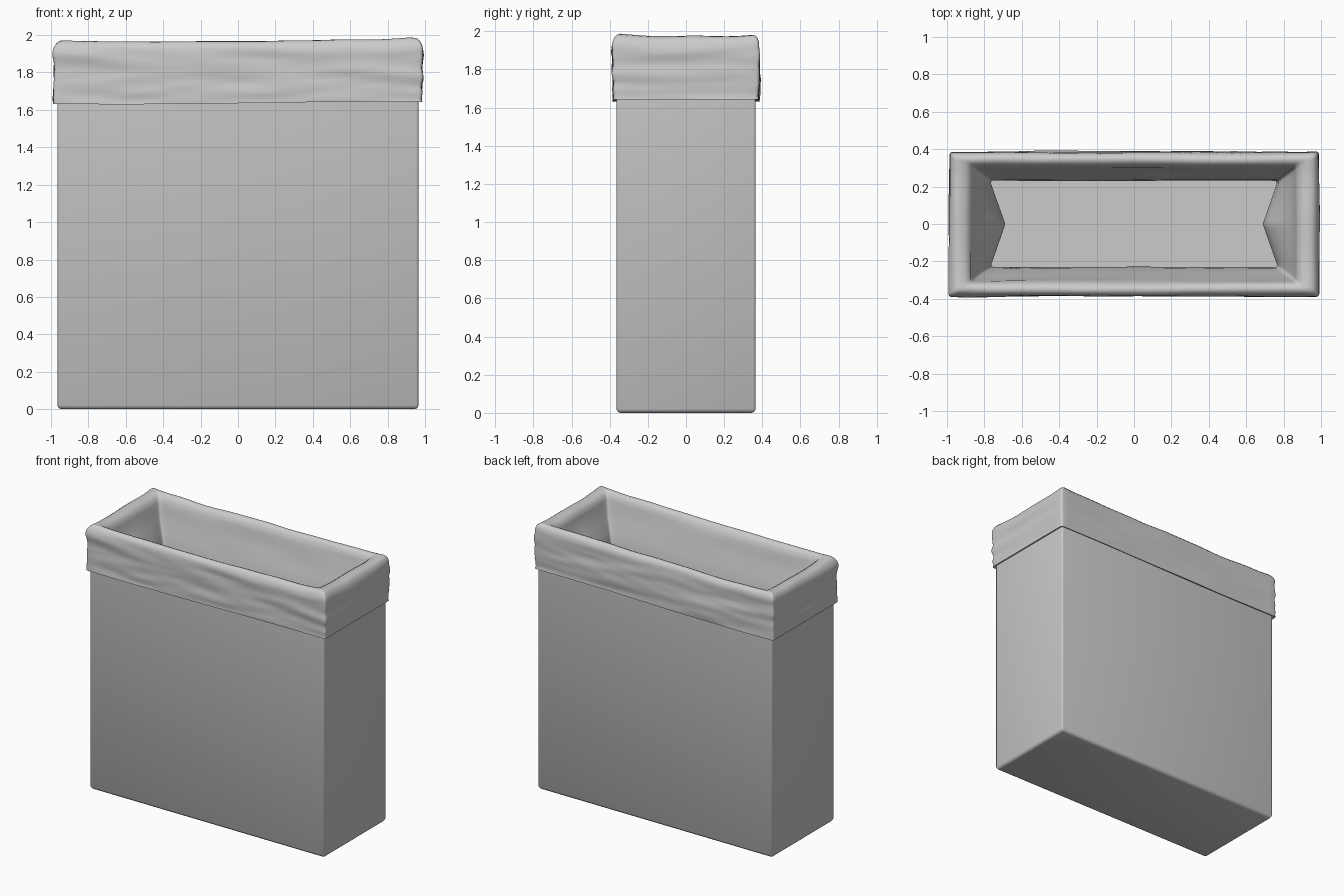
import bpy, bmesh, math
from mathutils import Vector, noise

if "Cube" in bpy.data.objects:
    bpy.data.objects.remove(bpy.data.objects["Cube"])


def finish(bm, name, angle):
    bmesh.ops.recalc_face_normals(bm, faces=bm.faces)
    me = bpy.data.meshes.new(name)
    bm.to_mesh(me)
    bm.free()
    ob = bpy.data.objects.new(name, me)
    bpy.context.collection.objects.link(ob)
    bpy.ops.object.select_all(action='DESELECT')
    bpy.context.view_layer.objects.active = ob
    ob.select_set(True)
    bpy.ops.object.shade_smooth_by_angle(angle=math.radians(angle))
    return ob


def ring(hx, hy, r, nx=44, ny=16, nc=4):
    """Rounded rectangle, counter-clockwise, same point count for any size."""
    pts = []
    corners = [(1, -1, -90), (1, 1, 0), (-1, 1, 90), (-1, -1, 180)]
    for i, (sx, sy, a0) in enumerate(corners):
        cx, cy = sx * (hx - r), sy * (hy - r)
        for k in range(nc + 1):
            a = math.radians(a0 + 90 * k / nc)
            pts.append(Vector((cx + r * math.cos(a), cy + r * math.sin(a), 0)))
        # straight run to the next corner
        tx, ty, a1 = corners[(i + 1) % 4]
        a = math.radians(a1)
        end = Vector((tx * (hx - r) + r * math.cos(a), ty * (hy - r) + r * math.sin(a), 0))
        n = ny if i % 2 == 0 else nx
        start = pts[-1].copy()
        pts += [start.lerp(end, j / n) for j in range(1, n)]
    return pts


def loft(bm, rows, cap_first=False, cap_last=False):
    loops = [[bm.verts.new(p) for p in row] for row in rows]
    for a, b in zip(loops, loops[1:]):
        for i in range(len(a)):
            j = (i + 1) % len(a)
            bm.faces.new((a[i], a[j], b[j], b[i]))
    if cap_first:
        bm.faces.new(loops[0])
    if cap_last:
        bm.faces.new(loops[-1])


# Bin: hollow box with a softened bottom edge and thick walls
bm = bmesh.new()
profile = [(.945, .345, 0), (.957, .357, .005), (.965, .365, .02), (.965, .365, 1.90),
           (.93, .33, 1.90), (.93, .33, .03)]
rows = [[p + Vector((0, 0, z)) for p in ring(hx, hy, .012, 1, 1)] for hx, hy, z in profile]
loft(bm, rows, True, True)
finish(bm, "bin_body", 40)

# Liner profile: half length, half width, height, end pinch, wrinkle size
outer = [(.966, .366, 1.645, 0, 0), (.986, .383, 1.637, 0, .003)]
outer += [(.986, .384, 1.637 + .27 * k / 14, 0, .009) for k in range(1, 15)]
rim = [(.983, .382, 1.93, 0, .006), (.972, .374, 1.952, 0, .006), (.955, .36, 1.965, 0, .006),
       (.93, .345, 1.968, 0, .006), (.90, .33, 1.962, 0, .006), (.875, .315, 1.945, 0, .006),
       (.862, .303, 1.91, 0, .006), (.855, .297, 1.87, 0, .006)]
inner = [(.835, .28, 1.80, .01, .006), (.805, .257, 1.72, .03, .006), (.78, .238, 1.63, .06, .005),
         (.768, .23, 1.54, .08, .004), (.78, .24, 1.44, .07, .004), (.82, .27, 1.25, .05, .004),
         (.88, .31, .95, .02, .003), (.91, .32, .5, 0, .003), (.91, .32, .06, 0, 0)]

# Liner: wrinkled cloth folded over the rim and hanging inside
bm = bmesh.new()
rows = []
for hx, hy, z, pinch, amp in outer + rim + inner:
    row = []
    for p in ring(hx, hy, .018):
        x, y = p.x, p.y
        # long, nearly horizontal creases
        w = noise.noise(Vector((x * 1.6 + 3, y * 1.6, z * 16 + x * 1.5)))
        w += .5 * noise.noise(Vector((x * 3, y * 3 + 7, z * 30 - x * 2)))
        p.x += amp * w * (1 if x > 0 else -1) * min(1, abs(x) / hx)
        p.y += amp * w * (1 if y > 0 else -1) * min(1, abs(y) / hy)
        # ends fold inward below the rim
        if abs(x) > hx - .02:
            p.x -= math.copysign(pinch * (1 - abs(y) / hy), x)
        # uneven hem and rim heights
        dz = .007 * math.sin(2.2 * x - .2) * min(1, max(0, (z - 1.2) / .4))
        if z > 1.85:
            dz += .012 * (abs(y) / hy) ** 4 * (abs(x) / hx) ** 6
            dz += .007 * noise.noise(Vector((x * 4, y * 4, 2)))
        p.z = z + dz
        row.append(p)
    rows.append(row)
loft(bm, rows, False, True)
finish(bm, "cloth_liner", 60)
